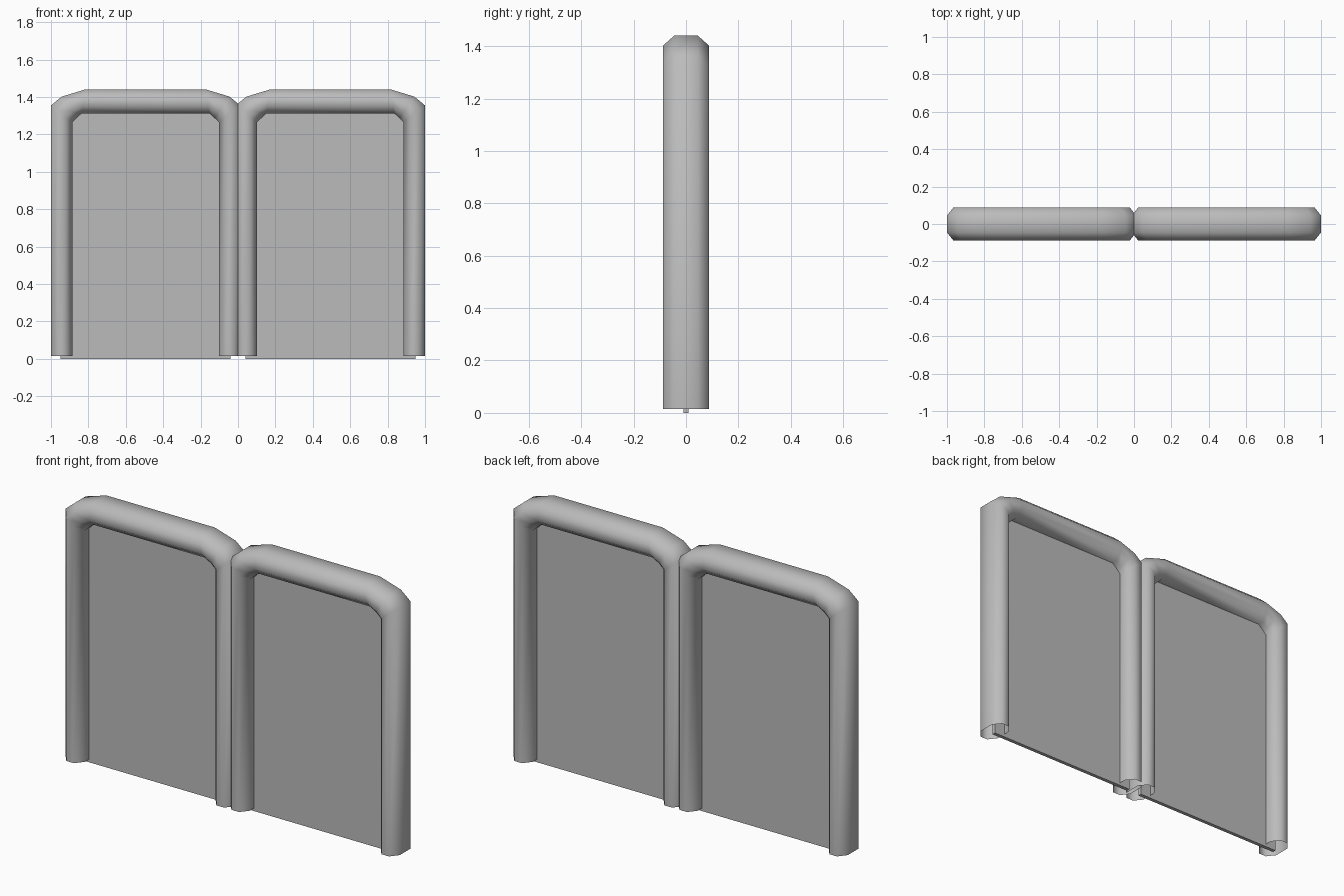
import bpy
import bmesh
from mathutils import Vector

cube = bpy.data.objects.get("Cube")
if cube:
    bpy.data.objects.remove(cube, do_unlink=True)

grey = bpy.data.materials.new("plain grey")
grey.use_nodes = True
colour = (0.5, 0.5, 0.5, 1)
grey.diffuse_color = colour
grey.node_tree.nodes["Principled BSDF"].inputs["Base Color"].default_value = colour

HALF = 0.506      # half the width of one framed panel
CENTRE = 0.494    # x of each panel's centre


def add_object(name, bm, x):
    bmesh.ops.recalc_face_normals(bm, faces=bm.faces)
    mesh = bpy.data.meshes.new(name)
    bm.to_mesh(mesh)
    bm.free()
    mesh.materials.append(grey)
    obj = bpy.data.objects.new(name, mesh)
    obj.location.x = x
    bpy.context.collection.objects.link(obj)
    return obj


# Eight-sided tube section: share of the way from outer to inner edge, depth
SECTION = [(0, -0.045), (0.3, -0.088), (0.7, -0.088), (1, -0.045),
           (1, 0.045), (0.7, 0.088), (0.3, 0.088), (0, 0.045)]

# Outer and inner edge of the tube (x inwards from the side, z), foot to top
STATIONS = [((0, 0.015), (0.114, 0.015)),
            ((0, 1.355), (0.114, 1.265)),
            ((0.057, 1.402), (0.138, 1.288)),
            ((0.182, 1.44), (0.164, 1.312))]


def build_frame(name, x):
    """Open-ended tube bent over the two sides and the top."""
    bm = bmesh.new()
    path = [(s, -1) for s in STATIONS] + [(s, 1) for s in reversed(STATIONS)]
    rings = []
    for (outer, inner), side in path:
        ring = []
        for share, depth in SECTION:
            inset, z = Vector(outer).lerp(Vector(inner), share)
            ring.append(bm.verts.new((side * (HALF - inset), depth, z)))
        rings.append(ring)
    for a, b in zip(rings, rings[1:]):
        for i in range(len(SECTION)):
            j = (i + 1) % len(SECTION)
            bm.faces.new((a[i], a[j], b[j], b[i]))
    for face in bm.faces:
        face.smooth = True
    return add_object(name, bm, x)


def build_panel(name, x):
    """Thin flat sheet whose edges are held inside the tube."""
    bm = bmesh.new()
    bmesh.ops.create_cube(bm, size=1)
    bmesh.ops.scale(bm, vec=(0.91, 0.02, 1.36), verts=bm.verts)
    bmesh.ops.translate(bm, vec=(0, 0, 0.68), verts=bm.verts)
    return add_object(name, bm, x)


for side, sign in (("right", -1), ("left", 1)):
    build_frame(side + "_frame", sign * CENTRE)
    build_panel(side + "_panel", sign * CENTRE)
